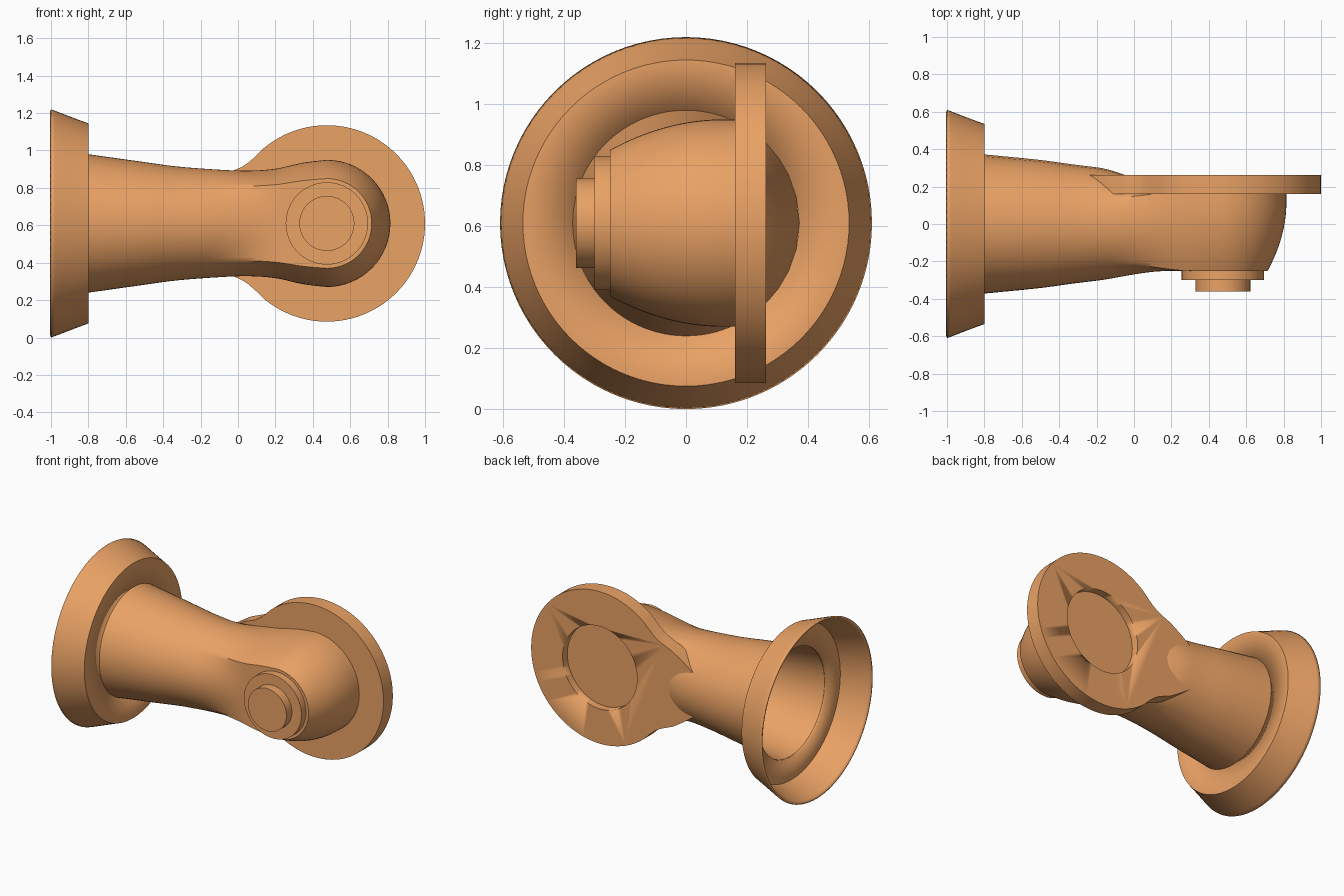
import bpy, bmesh
from math import sin, cos, pi, atan2, radians

if "Cube" in bpy.data.objects:
    bpy.data.objects.remove(bpy.data.objects["Cube"])

CX, CZ = 0.475, 0.61          # axis of the round head and plate
mat = bpy.data.materials.new("orange")
mat.diffuse_color = (0.82, 0.36, 0.13, 1)
mat.use_nodes = True
mat.node_tree.nodes["Principled BSDF"].inputs["Base Color"].default_value = mat.diffuse_color


def finish(name, bm, angle=35):
    bmesh.ops.remove_doubles(bm, verts=bm.verts, dist=1e-4)
    bmesh.ops.recalc_face_normals(bm, faces=bm.faces)
    mesh = bpy.data.meshes.new(name)
    bm.to_mesh(mesh)
    bm.free()
    ob = bpy.data.objects.new(name, mesh)
    bpy.context.collection.objects.link(ob)
    mesh.materials.append(mat)
    bpy.ops.object.select_all(action='DESELECT')
    ob.select_set(True)
    bpy.context.view_layer.objects.active = ob
    bpy.ops.object.shade_smooth_by_angle(angle=radians(angle))
    return ob


def skin(rings, closed=True):
    """Bridge a list of equally long point rings."""
    bm = bmesh.new()
    rows = [[bm.verts.new(p) for p in r] for r in rings]
    n = len(rows[0])
    for a, b in zip(rows, rows[1:]):
        for i in range(n if closed else n - 1):
            j = (i + 1) % n
            bm.faces.new((a[i], a[j], b[j], b[i]))
    return bm


def prism(name, outline, y0, y1):
    """Extrude an x/z outline along y."""
    rings = [[(x, y, z) for x, z in outline] for y in (y0, y1)]
    bm = skin(rings)
    bm.verts.ensure_lookup_table()
    n = len(outline)
    bm.faces.new(bm.verts[:n])
    bm.faces.new(bm.verts[n:])
    return finish(name, bm)


def circle(r, n=64):
    return [(CX + r * cos(2 * pi * i / n), CZ + r * sin(2 * pi * i / n)) for i in range(n)]


def lookup(table, x):
    """Smooth (Catmull-Rom style) interpolation of a small table."""
    n = len(table)
    for i in range(n - 1):
        (x0, v0), (x1, v1) = table[i], table[i + 1]
        if x <= x1:
            slope = lambda a, b: (table[b][1] - table[a][1]) / (table[b][0] - table[a][0])
            m0 = slope(max(i - 1, 0), i + 1)
            m1 = slope(i, min(i + 2, n - 1))
            h = x1 - x0
            t = max(0, (x - x0) / h)
            return ((2*t**3 - 3*t*t + 1) * v0 + (t**3 - 2*t*t + t) * h * m0
                    + (3*t*t - 2*t**3) * v1 + (t**3 - t*t) * h * m1)
    return table[-1][1]


# Body: round tube that morphs into a domed head, open at the flange
half = [(-0.25, 0.24 * i / 8) for i in range(8)]
for i in range(17):
    y = -0.25 + 0.37 * i / 16
    half.append((y, 0.34 - 0.10 * ((0.12 - y) / 0.37) ** 2))
half += [(0.18, 0.34 * (1 - i / 8)) for i in range(9)]
section = half + [(y, -z) for y, z in half[-2:0:-1]]
HEIGHT = [(-0.8, .37), (-0.55, .335), (-0.3, .302), (0, .285), (0.2, .294), (0.35, .325), (CX, .34)]
DEPTH = [(-0.8, .372), (-0.5, .342), (-0.3, .315), (0, .28), (0.2, .255), (CX, .25)]
rings = []
for k in range(41):
    x = -0.8 + (CX + 0.8) * k / 40
    s = min(1, max(0, (x + 0.2) / 0.5))
    s = s * s * (3 - 2 * s)
    zh, yh = lookup(HEIGHT, x), lookup(DEPTH, x)
    ring = []
    for y, z in section:
        t = atan2(z, -y)
        ring.append((x, (1 - s) * -cos(t) * yh + s * y,
                     CZ + (1 - s) * sin(t) * zh + s * z * zh / 0.34))
    rings.append(ring)
for k in range(1, 17):
    a = pi / 2 * k / 16
    rings.append([(CX + abs(z) * sin(a), y, CZ + z * cos(a)) for y, z in section])
finish("body", skin(rings), 40)

# Flange: thin flared cup around the tube mouth
profile = [(-0.8, 0.37), (-0.8, 0.535), (-0.86, 0.557), (-0.92, 0.58), (-0.98, 0.603), (-1, 0.61)]
rings = [[(x, r * cos(2 * pi * i / 96), CZ + r * sin(2 * pi * i / 96)) for i in range(96)]
         for x, r in profile]
flange = finish("flange", skin(rings))
solid = flange.modifiers.new("thickness", 'SOLIDIFY')
solid.thickness = 0.012
solid.offset = -1 if flange.data.polygons[0].normal.x > 0 else 1

# Mounting plate: disc with a necked tail running into the tube
arc = [radians(-130 + 260 * i / 72) for i in range(73)]
outline = [(CX + 0.525 * cos(a), CZ + 0.525 * sin(a)) for a in arc]
neck = [(0.09, .355), (0.055, .325), (0.02, .302), (-0.02, .285), (-0.08, .26),
        (-0.16, .21), (-0.25, .145), (-0.36, .06)]
outline += [(x, CZ + z) for x, z in neck]
outline += [(x, CZ - z) for x, z in reversed(neck)]
plate = prism("mounting_plate", outline, 0.16, 0.262)

# Round recess in the back of the plate
cutter = prism("recess_cutter", circle(0.285), 0.21, 0.4)
cutter.hide_render = True
cutter.hide_set(True)
cut = plate.modifiers.new("recess", 'BOOLEAN')
cut.object = cutter
cut.operation = 'DIFFERENCE'
cut.solver = 'EXACT'

# Stepped boss on the front of the head
for name, r, y0, y1 in (("boss_base", 0.22, -0.30, -0.22), ("boss_cap", 0.147, -0.36, -0.28)):
    prism(name, circle(r), y0, y1)
